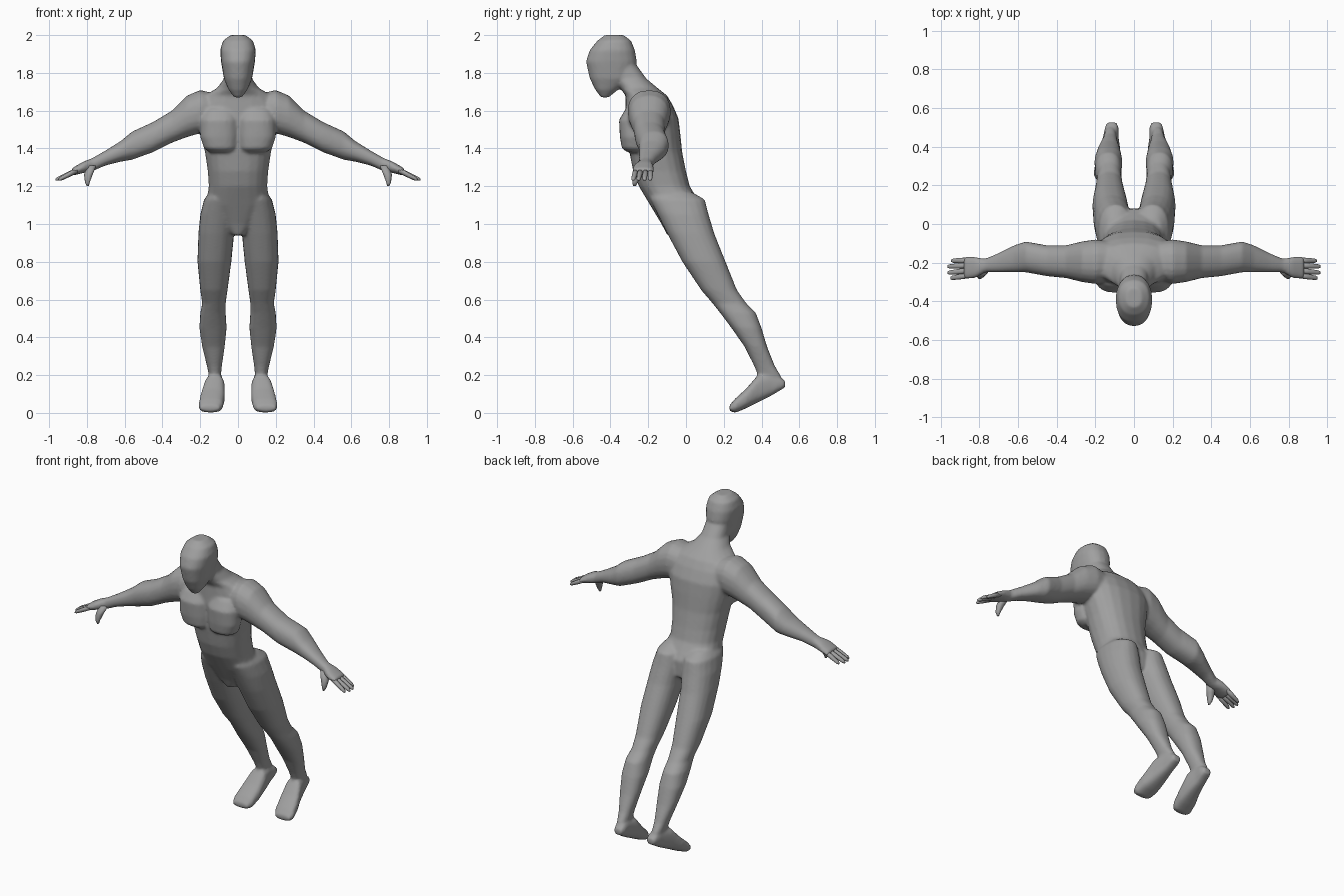
import bpy, bmesh, math
from mathutils import Vector

cube = bpy.data.objects.get("Cube")
if cube:
    bpy.data.objects.remove(cube, do_unlink=True)

# Single matt grey
grey = bpy.data.materials.new("plain grey")
grey.use_nodes = True
colour = (.35, .35, .35, 1)
grey.diffuse_color = colour
shader = grey.node_tree.nodes["Principled BSDF"]
shader.inputs["Base Color"].default_value = colour
shader.inputs["Roughness"].default_value = .7


def loft(name, axis, rows, side=1, sides=20, power=2.3):
    """Skin rounded sections; each row is a position along the axis,
    then the low and high limits on the two remaining axes."""
    bm = bmesh.new()
    rings = []
    others = [a for a in range(3) if a != axis]
    for position, *limits in rows:
        ring = []
        for i in range(sides):
            angle = math.tau * i / sides
            point = Vector()
            point[axis] = position
            for k, wave in enumerate((math.cos(angle), math.sin(angle))):
                low, high = limits[2 * k], limits[2 * k + 1]
                bulge = math.copysign(abs(wave) ** (2 / power), wave)
                point[others[k]] = (low + high) / 2 + (high - low) / 2 * bulge
            point.x *= side
            ring.append(bm.verts.new(point))
        rings.append(ring)
    for lower, upper in zip(rings, rings[1:]):
        for i in range(sides):
            j = (i + 1) % sides
            bm.faces.new((lower[i], lower[j], upper[j], upper[i]))
    bm.faces.new(rings[0])
    bm.faces.new(rings[-1])
    bmesh.ops.recalc_face_normals(bm, faces=bm.faces)
    mesh = bpy.data.meshes.new(name)
    bm.to_mesh(mesh)
    bm.free()
    mesh.materials.append(grey)
    for face in mesh.polygons:
        face.use_smooth = True
    obj = bpy.data.objects.new(name, mesh)
    bpy.context.collection.objects.link(obj)
    return obj


def centred(rows):
    """Turn height, half width, front, back into full section limits."""
    return [(z, -half, half, front, back) for z, half, front, back in rows]


# Trunk and neck, from crotch to skull
trunk = centred([
    (.94, .03, -.1, .0), (1, .1, -.13, .08), (1.1, .17, -.19, .08),
    (1.2, .155, -.25, .02), (1.28, .16, -.28, -.0), (1.38, .175, -.3, -.02),
    (1.48, .2, -.31, -.03), (1.56, .22, -.32, -.04), (1.63, .22, -.32, -.07),
    (1.68, .18, -.32, -.1), (1.72, .11, -.35, -.15), (1.77, .075, -.38, -.21),
    (1.84, .07, -.41, -.26)])

# Egg-shaped head with a jutting jaw
head = centred([
    (1.67, .02, -.45, -.41), (1.71, .05, -.48, -.36), (1.77, .075, -.51, -.28),
    (1.86, .09, -.53, -.26), (1.92, .095, -.51, -.27), (1.97, .08, -.47, -.29),
    (2, .04, -.43, -.33)])

chest = [(1.38, .02, .15, -.31, -.2), (1.4, .005, .18, -.34, -.2),
         (1.46, .0, .2, -.35, -.2), (1.55, .0, .2, -.355, -.2),
         (1.61, .01, .18, -.32, -.2)]

leg = [(1.17, .04, .15, -.19, .03), (1.13, .01, .18, -.19, .1),
       (1.05, .005, .2, -.15, .12), (.95, .02, .21, -.1, .15),
       (.8, .035, .215, -.02, .21), (.65, .055, .2, .08, .27),
       (.58, .065, .19, .14, .32), (.53, .065, .2, .18, .37),
       (.45, .06, .205, .24, .4), (.35, .07, .19, .31, .43),
       (.25, .085, .165, .36, .47), (.2, .09, .155, .38, .5),
       (.14, .09, .15, .4, .51)]

foot = [(.23, .1, .2, .01, .04), (.26, .08, .21, .0, .075),
        (.32, .07, .2, .025, .13), (.38, .07, .18, .055, .2),
        (.45, .08, .16, .09, .21), (.5, .08, .15, .12, .19),
        (.525, .09, .14, .135, .17)]

arm = [(.12, -.29, -.09, 1.5, 1.69), (.2, -.31, -.08, 1.48, 1.71),
       (.27, -.3, -.09, 1.46, 1.68), (.35, -.28, -.11, 1.43, 1.6),
       (.45, -.27, -.11, 1.38, 1.54), (.56, -.25, -.09, 1.34, 1.49),
       (.62, -.25, -.11, 1.33, 1.44), (.7, -.25, -.15, 1.31, 1.39),
       (.77, -.25, -.18, 1.28, 1.35), (.82, -.28, -.17, 1.27, 1.33),
       (.88, -.285, -.17, 1.255, 1.295)]

parts = [loft("body", 2, trunk), loft("head", 2, head)]
for side in (1, -1):
    parts += [loft("chest", 2, chest, side), loft("leg", 2, leg, side),
              loft("foot", 1, foot, side, power=2.8),
              loft("arm", 0, arm, side)]

# Blend the limbs into one continuous skin
with bpy.context.temp_override(active_object=parts[0], object=parts[0],
                               selected_objects=parts,
                               selected_editable_objects=parts):
    bpy.ops.object.join()
body = parts[0]
skin = body.modifiers.new("skin", "REMESH")
skin.mode = "VOXEL"
skin.voxel_size = .009
skin.use_smooth_shade = True
relax = body.modifiers.new("relax", "SMOOTH")
relax.factor = .5
relax.iterations = 6

# Fingers fan out from the palm, thumbs point down and forward
fingers = {"index": (-.265, -.28, .95), "middle": (-.24, -.252, .965),
           "ring": (-.213, -.22, .965), "little": (-.188, -.19, .945)}
for side, word in ((1, "left"), (-1, "right")):
    for finger, (root, tip, reach) in fingers.items():
        rows = []
        for t, radius in ((0, .015), (.5, .014), (.9, .011), (1, .006)):
            y = root + (tip - root) * t
            x = .85 + (reach - .85) * t
            z = 1.285 - .05 * t
            rows.append((x, y - radius, y + radius, z - radius, z + radius))
        loft(f"{word}_{finger}_finger", 0, rows, side, sides=10)
    thumb = [(1.31, .75, .8, -.26, -.21), (1.26, .77, .815, -.28, -.235),
             (1.22, .785, .81, -.285, -.255), (1.2, .79, .8, -.28, -.265)]
    loft(f"{word}_thumb", 2, thumb, side, sides=10)
